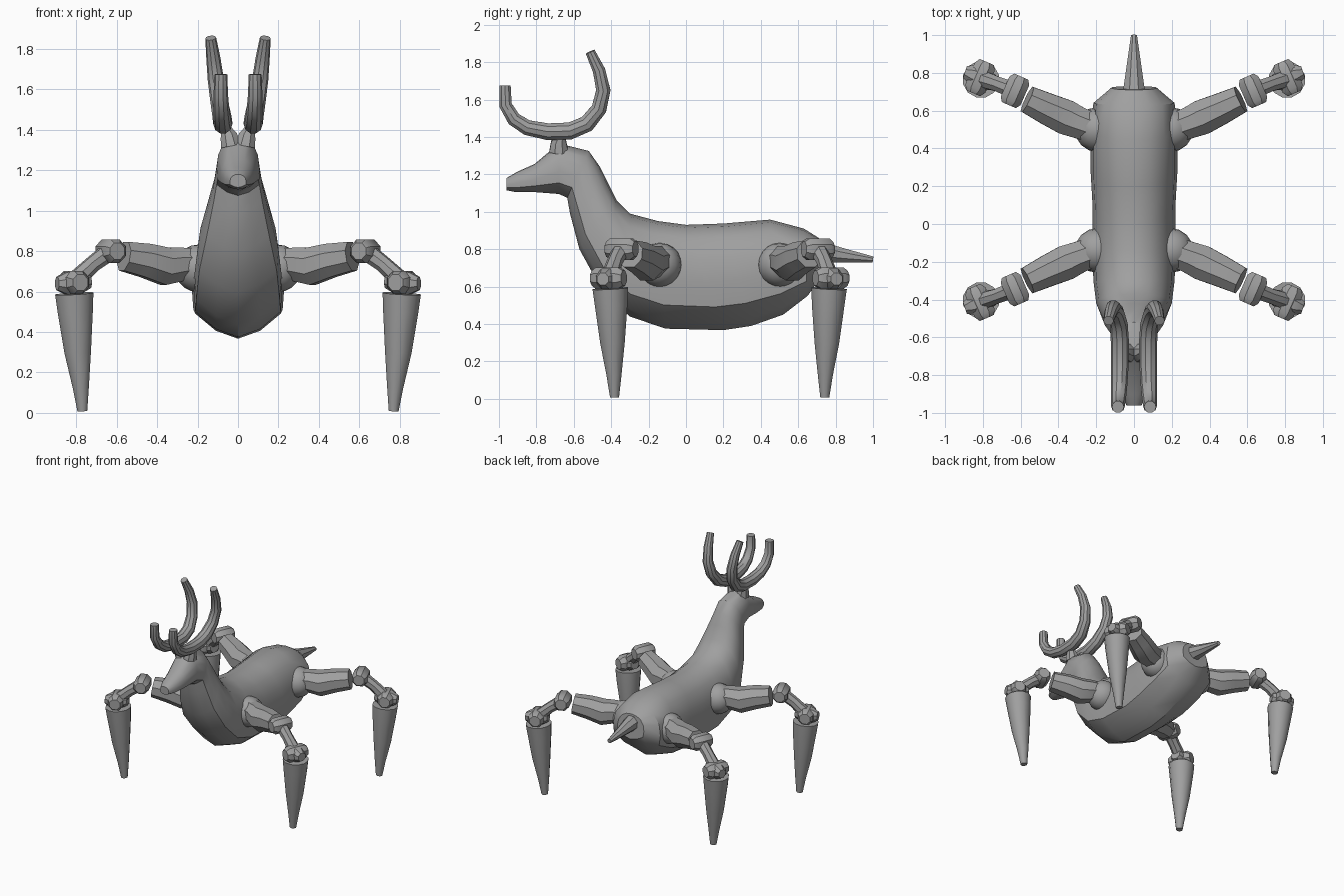
import bpy, bmesh, math
from mathutils import Vector

grey = bpy.data.materials.new("grey")
grey.diffuse_color = (0.35, 0.35, 0.35, 1)


def loft(name, rings, mirror=False, angle=35):
    """Skin a list of equal-length point rings, capping both ends."""
    bm = bmesh.new()
    loops = [[bm.verts.new(p) for p in ring] for ring in rings]
    n = len(rings[0])
    for a, b in zip(loops, loops[1:]):
        for i in range(n):
            bm.faces.new((a[i], a[(i + 1) % n], b[(i + 1) % n], b[i]))
    bm.faces.new(loops[0][::-1])
    bm.faces.new(loops[-1])
    bmesh.ops.recalc_face_normals(bm, faces=bm.faces)
    mesh = bpy.data.meshes.new(name)
    bm.to_mesh(mesh)
    bm.free()
    ob = bpy.data.objects.new(name, mesh)
    bpy.context.collection.objects.link(ob)
    finish(ob, mirror, angle)
    return ob


def finish(ob, mirror, angle=35):
    ob.data.materials.append(grey)
    bpy.ops.object.select_all(action='DESELECT')
    bpy.context.view_layer.objects.active = ob
    ob.select_set(True)
    bpy.ops.object.shade_smooth_by_angle(angle=math.radians(angle))
    if mirror:
        ob.modifiers.new("mirror", 'MIRROR')


def tube(name, path, sides=10, mirror=True, up=(0, 0, 1)):
    """Tube through (x, y, z, radius) points."""
    pts = [Vector(p[:3]) for p in path]
    rings = []
    for i, p in enumerate(pts):
        t = (pts[min(i + 1, len(pts) - 1)] - pts[max(i - 1, 0)]).normalized()
        u = t.cross(Vector(up)).normalized()
        v = u.cross(t)
        rings.append([p + path[i][3] * (u * math.cos(a) + v * math.sin(a))
                      for a in (math.tau * (k + 0.5) / sides for k in range(sides))])
    return loft(name, rings, mirror)


# Body, neck and head: (top y, top z, bottom y, bottom z, half width)
SECTIONS = [
    (0.71, 0.86, 0.73, 0.66, 0.12), (0.63, 0.91, 0.65, 0.55, 0.215),
    (0.45, 0.958, 0.52, 0.45, 0.23), (0.20, 0.937, 0.35, 0.39, 0.23),
    (0.00, 0.93, 0.20, 0.367, 0.22), (-0.15, 0.95, -0.11, 0.375, 0.22),
    (-0.30, 0.99, -0.30, 0.44, 0.215), (-0.37, 1.06, -0.46, 0.60, 0.20),
    (-0.42, 1.16, -0.57, 0.80, 0.16), (-0.46, 1.24, -0.62, 0.99, 0.125),
    (-0.52, 1.325, -0.635, 1.075, 0.11), (-0.68, 1.365, -0.68, 1.095, 0.105),
    (-0.81, 1.255, -0.81, 1.105, 0.085), (-0.90, 1.215, -0.91, 1.105, 0.065),
    (-0.96, 1.18, -0.96, 1.115, 0.04),
]
# Half outline: (height fraction, width fraction)
OUTLINE = [(0.0, 0.0), (0.07, 0.5), (0.22, 0.96), (0.45, 1.0),
           (0.68, 0.93), (0.87, 0.7), (0.97, 0.38), (1.0, 0.0)]
outline = OUTLINE + [(t, -w) for t, w in OUTLINE[-2:0:-1]]
loft("body", [[(w * hw, by + (ty - by) * t, bz + (tz - bz) * t) for t, w in outline]
              for ty, tz, by, bz, hw in SECTIONS])

# Tail
tube("tail", [(0, 0.60, 0.79, 0.08), (0, 0.72, 0.785, 0.06),
              (0, 0.85, 0.765, 0.04), (0, 1.0, 0.745, 0.017)], 8, False)

# Antlers, mirrored across the middle
tube("antler", [
    (0.085, -0.968, 1.675, 0.032), (0.085, -0.965, 1.57, 0.036),
    (0.082, -0.92, 1.495, 0.040), (0.078, -0.85, 1.45, 0.043),
    (0.075, -0.74, 1.428, 0.047), (0.075, -0.62, 1.432, 0.048),
    (0.08, -0.53, 1.47, 0.047), (0.095, -0.465, 1.55, 0.043),
    (0.11, -0.442, 1.65, 0.040), (0.122, -0.465, 1.755, 0.035),
    (0.135, -0.512, 1.855, 0.027)], 10, True, (1, 0, 0))
tube("antler_base", [(0.035, -0.68, 1.32, 0.055), (0.045, -0.68, 1.37, 0.045),
                     (0.06, -0.67, 1.41, 0.025)], 8, True, (0, 1, 0))

# Legs: s = -1 for front, 1 for rear, spread around y = 0.18
for side, s in (("front", -1), ("rear", 1)):
    def at(x, d, z, r):
        return (x, 0.18 + s * d, z, r)

    bpy.ops.mesh.primitive_uv_sphere_add(segments=16, ring_count=10, radius=0.118,
                                         location=(0, 0, 0))
    hip = bpy.context.object
    hip.name = side + "_hip"
    for v in hip.data.vertices:
        v.co += Vector((0.195, 0.18 + s * 0.32, 0.715))
    finish(hip, True)

    tube(side + "_upper_leg", [at(0.22, 0.33, 0.735, 0.085), at(0.29, 0.355, 0.735, 0.09),
                               at(0.36, 0.385, 0.725, 0.10), at(0.46, 0.43, 0.755, 0.09),
                               at(0.565, 0.48, 0.775, 0.078)], 8)

    # Elbow and knee rollers lie across the leg
    ax = Vector((-0.40, 0.92, 0))
    for part, c, h, r in (("elbow", (0.63, 0.525, 0.80), 0.082, 0.062),
                          ("knee", (0.815, 0.595, 0.645), 0.09, 0.062)):
        tube(side + "_" + part,
             [at(c[0] + ax.x * k, c[1] + ax.y * k, c[2], r * f)
              for k, f in ((-h, 0.7), (-h * 0.7, 1), (h * 0.7, 1), (h, 0.7))], 8)
    kx = tube(side + "_knee_cap", [at(0.735, 0.565, 0.655, 0.04), at(0.78, 0.58, 0.65, 0.06),
                                   at(0.85, 0.61, 0.64, 0.06), at(0.895, 0.625, 0.64, 0.035)], 8)
    tube(side + "_link", [at(0.62, 0.52, 0.81, 0.048), at(0.72, 0.56, 0.735, 0.042),
                          at(0.81, 0.59, 0.65, 0.048)], 8)

    # Tapered lower leg
    tube(side + "_lower_leg", [at(0.81, 0.585, 0.59, 0.098), at(0.805, 0.58, 0.50, 0.09),
                               at(0.793, 0.573, 0.30, 0.068), at(0.778, 0.565, 0.13, 0.042),
                               at(0.77, 0.562, 0.008, 0.025)], 12, True, (0, 1, 0))
